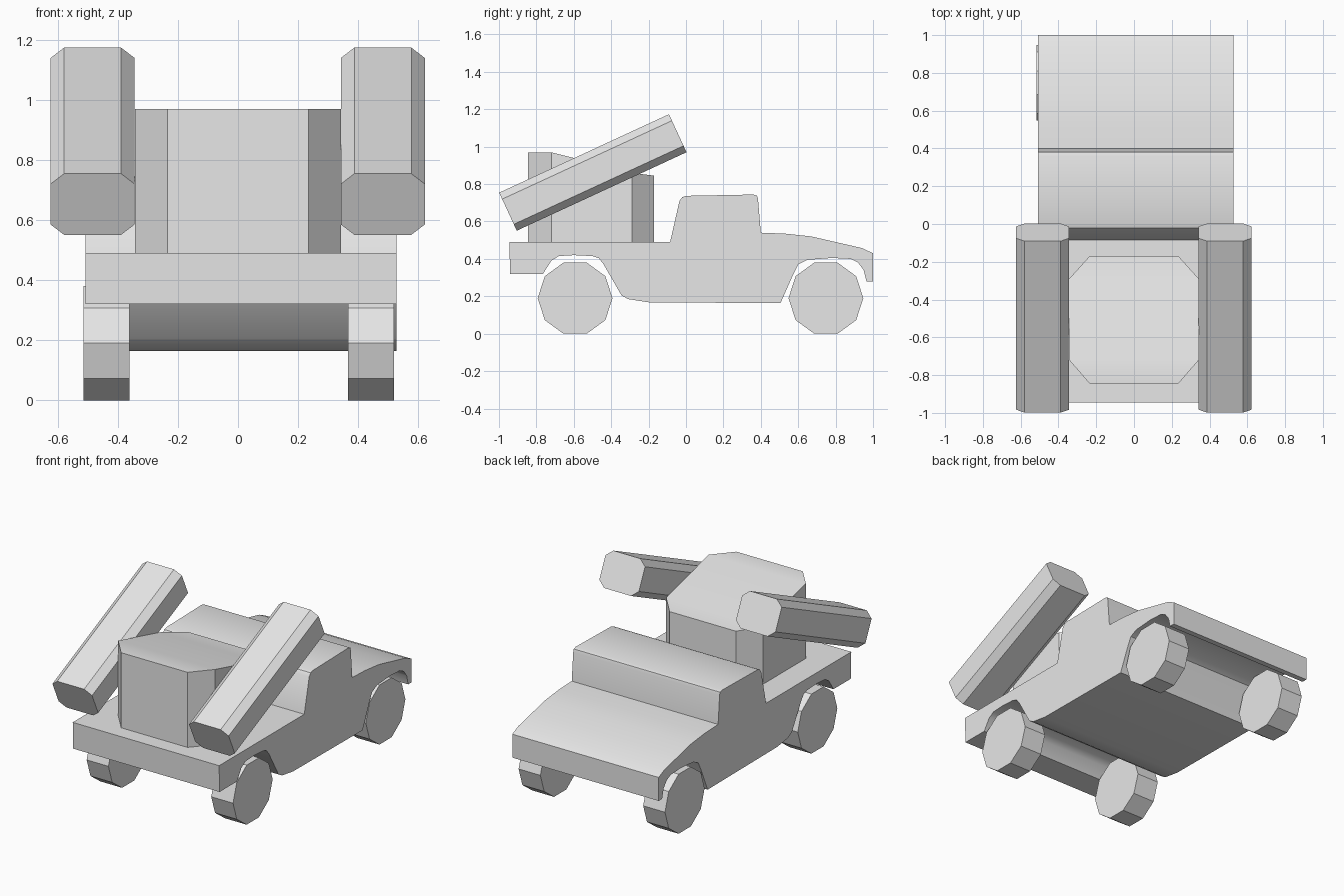
import bpy, bmesh, math
from mathutils import Matrix

cube = bpy.data.objects.get("Cube")
if cube:
    bpy.data.objects.remove(cube, do_unlink=True)

grey = bpy.data.materials.new("plain grey")
grey.use_nodes = True
grey.diffuse_color = (0.8, 0.8, 0.8, 1)
grey.node_tree.nodes["Principled BSDF"].inputs["Base Color"].default_value = (0.8, 0.8, 0.8, 1)


def make_object(name, bm, smooth=False):
    bmesh.ops.recalc_face_normals(bm, faces=bm.faces[:])
    mesh = bpy.data.meshes.new(name)
    bm.to_mesh(mesh)
    bm.free()
    mesh.materials.append(grey)
    obj = bpy.data.objects.new(name, mesh)
    bpy.context.collection.objects.link(obj)
    if smooth:
        bpy.ops.object.select_all(action="DESELECT")
        obj.select_set(True)
        bpy.context.view_layer.objects.active = obj
        bpy.ops.object.shade_smooth_by_angle(angle=math.radians(32))
    return obj


def prism(ring_a, ring_b):
    """Two matching rings of points joined by side faces and closed by caps."""
    bm = bmesh.new()
    a = [bm.verts.new(p) for p in ring_a]
    b = [bm.verts.new(p) for p in ring_b]
    bm.faces.new(a)
    bm.faces.new(b)
    n = len(a)
    for i in range(n):
        j = (i + 1) % n
        bm.faces.new((a[i], a[j], b[j], b[i]))
    return bm


# Truck body: side outline (y, z) stretched across the width
outline = [
    (-0.94, 0.32), (-0.945, 0.49), (-0.085, 0.49),                 # flat bed
    (-0.035, 0.71), (-0.02, 0.73), (0.0, 0.737),                   # cab
    (0.36, 0.744), (0.38, 0.738), (0.385, 0.72), (0.4, 0.54),
    (0.53, 0.535), (0.67, 0.52), (0.8, 0.49), (0.94, 0.458),       # hood
    (1.0, 0.43), (1.0, 0.28), (0.965, 0.28),
    (0.95, 0.34), (0.92, 0.38), (0.88, 0.4), (0.78, 0.405),        # arch
    (0.65, 0.395), (0.6, 0.37), (0.57, 0.31), (0.505, 0.163),
    (-0.2, 0.168), (-0.31, 0.185), (-0.345, 0.205),                # belly
    (-0.44, 0.37), (-0.465, 0.403), (-0.5, 0.415), (-0.6, 0.42),   # arch
    (-0.68, 0.415), (-0.72, 0.39), (-0.765, 0.32),
]
make_object("truck_body", prism([(-0.507, y, z) for y, z in outline],
                                [(0.528, y, z) for y, z in outline]), True)

# Turret: chamfered block with a roof that falls toward the cab
bm = bmesh.new()
rows = [(-0.845, 0.235, 0.97), (-0.72, 0.343, 0.97),
        (-0.29, 0.343, 0.86), (-0.17, 0.235, 0.845)]
grid = []
for y, half, top in rows:
    grid.append([bm.verts.new((side * half, y, z))
                 for side, z in ((-1, 0.48), (-1, top), (1, top), (1, 0.48))])
for r, s in zip(grid, grid[1:]):
    for k in range(4):
        m = (k + 1) % 4
        bm.faces.new((r[k], r[m], s[m], s[k]))
bm.faces.new(grid[0])
bm.faces.new(grid[-1])
make_object("turret", bm, True)

# Launch tubes: chamfered boxes tilted upward
w, h, c, e = 0.14, 0.112, 0.045, 0.038
section = [(-w + c, -h), (w - c, -h), (w, -h + e), (w, h - e),
           (w - c, h), (-w + c, h), (-w, h - e), (-w, -h + e)]
for name, x in (("right_launch_tube", -0.484), ("left_launch_tube", 0.482)):
    bm = prism([(px, -0.5, pz) for px, pz in section],
               [(px, 0.5, pz) for px, pz in section])
    bm.transform(Matrix.Translation((x, -0.498, 0.862)) @
                 Matrix.Rotation(math.radians(24.8), 4, "X"))
    make_object(name, bm)

# Wheels: ten-sided discs
for end, y in (("rear", -0.593), ("front", 0.748)):
    for side, x in (("right", -0.438), ("left", 0.443)):
        rim = [(y + 0.2 * math.cos(i * math.tau / 10),
                0.19 + 0.2 * math.sin(i * math.tau / 10)) for i in range(10)]
        make_object(f"{end}_{side}_wheel",
                    prism([(x - 0.077, p, q) for p, q in rim],
                          [(x + 0.077, p, q) for p, q in rim]))
